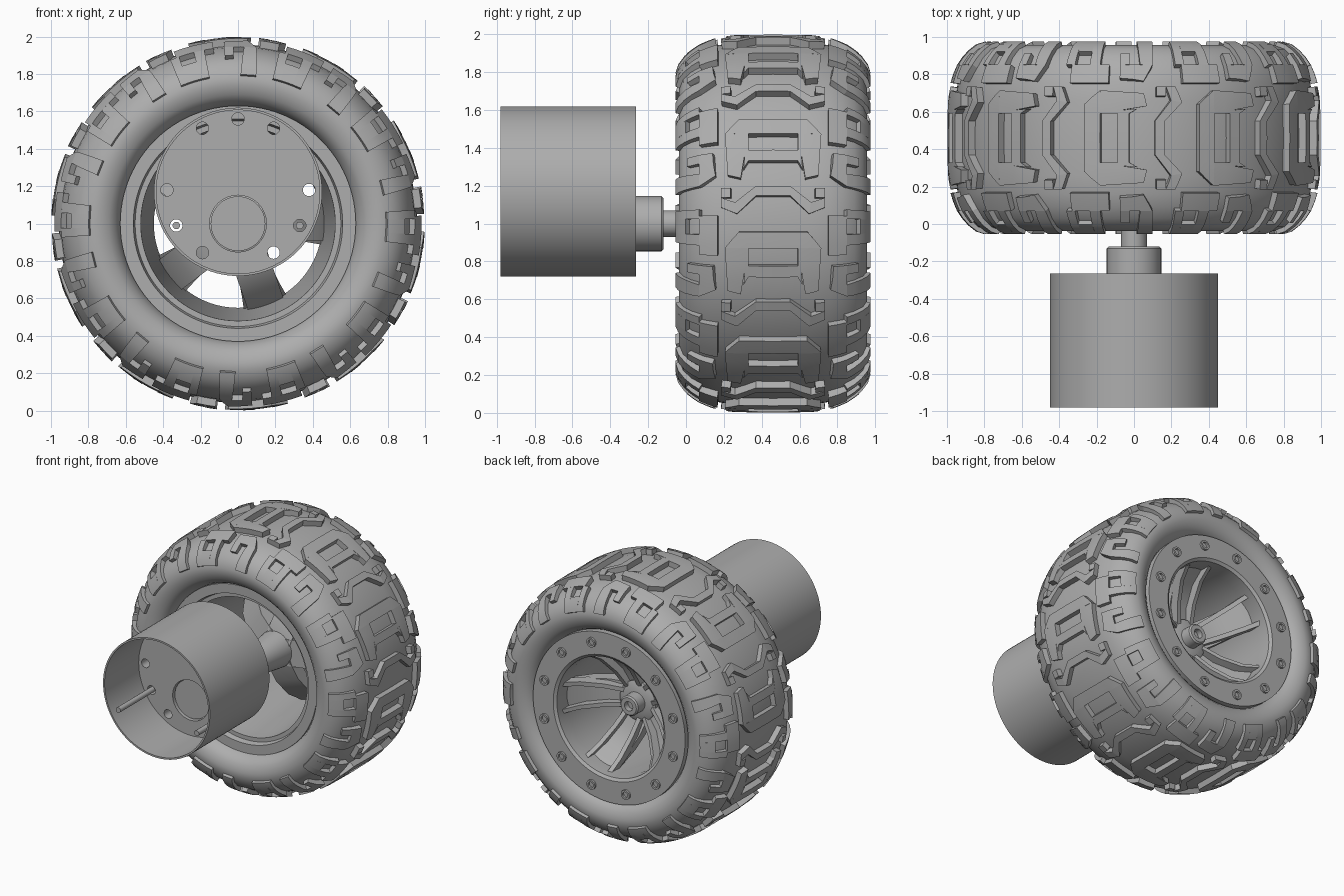
import bpy, bmesh, math
from mathutils import Vector, Matrix

cube = bpy.data.objects.get("Cube")
if cube:
    bpy.data.objects.remove(cube, do_unlink=True)

grey = bpy.data.materials.new("plain grey")
grey.use_nodes = True
COLOR = (0.42, 0.42, 0.42, 1)
grey.diffuse_color = COLOR
grey.node_tree.nodes["Principled BSDF"].inputs["Base Color"].default_value = COLOR

MID = 0.46      # tyre centre plane along y
HUB = 1.0       # wheel axis height


def finish(bm, name):
    bmesh.ops.recalc_face_normals(bm, faces=bm.faces)
    mesh = bpy.data.meshes.new(name)
    bm.to_mesh(mesh)
    bm.free()
    mesh.materials.append(grey)
    obj = bpy.data.objects.new(name, mesh)
    bpy.context.collection.objects.link(obj)
    return obj


def revolve(name, profile, sides=64, x=0, z=HUB, closed=True):
    """Turn (radius, y) points about a line along y."""
    bm = bmesh.new()
    rings = []
    for r, y in profile:
        if r == 0:
            rings.append([bm.verts.new((x, y, z))] * sides)
        else:
            rings.append([bm.verts.new((x + r * math.cos(a), y, z + r * math.sin(a)))
                          for a in (math.tau * i / sides for i in range(sides))])
    pairs = list(zip(rings, rings[1:]))
    if closed:
        pairs.append((rings[-1], rings[0]))
    for a, b in pairs:
        for i in range(sides):
            j = (i + 1) % sides
            loop = list(dict.fromkeys((a[i], a[j], b[j], b[i])))
            if len(loop) > 2:
                bm.faces.new(loop)
    return finish(bm, name)


def rod(name, r, y0, y1, sides=32, x=0, z=HUB):
    return revolve(name, [(0, y0), (r, y0), (r, y1), (0, y1)], sides, x, z, False)


# Tyre carcass: half profile of (distance from centre plane, radius)
TREAD = [(0, .958), (.2, .955), (.3, .942), (.37, .92), (.43, .885), (.475, .84), (.497, .78)]
SIDE = [(.497, .74), (.48, .69), (.45, .655), (.41, .635), (.36, .62)]
half = TREAD + SIDE
outline = [(r, MID - v) for v, r in reversed(half)] + [(r, MID + v) for v, r in half[1:]]
revolve("tyre", outline, 120)


# Tread lugs laid on the carcass by arc distance and angle
def surface(s):
    left = abs(s)
    for (v0, r0), (v1, r1) in zip(TREAD, TREAD[1:]):
        d = math.hypot(v1 - v0, r1 - r0)
        if left <= d or v1 == TREAD[-1][0]:
            t = min(left / d, 1)
            side = -1 if s < 0 else 1
            normal = Vector((side * (r0 - r1) / d, (v1 - v0) / d))
            return Vector((side * (v0 + (v1 - v0) * t), r0 + (r1 - r0) * t)), normal
        left -= d


def add_lug(bm, quad, turn, flip):
    c = [Vector((s * flip, a + turn)) for s, a in quad]
    nu = max(1, math.ceil((c[1] - c[0]).length / 6), math.ceil(abs(c[1].x - c[0].x) / .05))
    nv = max(1, math.ceil(abs(c[3].y - c[0].y) / 4))
    grids = []
    for top in (True, False):
        grid = []
        for j in range(nv + 1):
            row = []
            for i in range(nu + 1):
                u, w = i / nu, j / nv
                p = c[0].lerp(c[1], u).lerp(c[3].lerp(c[2], u), w)
                pos, n = surface(p.x)
                height = .041 - .018 * min(1, max(0, (abs(p.x) - .25) / .3))
                pos = pos + n * (height if top else -.015)
                a = math.radians(p.y)
                row.append(bm.verts.new((pos.y * math.cos(a), MID + pos.x, HUB + pos.y * math.sin(a))))
            grid.append(row)
        grids.append(grid)
    for g in grids:
        for j in range(nv):
            for i in range(nu):
                bm.faces.new((g[j][i], g[j][i + 1], g[j + 1][i + 1], g[j + 1][i]))
    rims = [g[0] + [r[-1] for r in g[1:-1]] + g[-1][::-1] + [r[0] for r in g[-2:0:-1]] for g in grids]
    n = len(rims[0])
    for i in range(n):
        bm.faces.new((rims[0][i], rims[0][(i + 1) % n], rims[1][(i + 1) % n], rims[1][i]))


def box(s0, s1, a0, a1):
    return [(s0, a0), (s1, a0), (s1, a1), (s0, a1)]


def tread(name, centre, sides):
    bm = bmesh.new()
    for k in range(10):
        for q in centre:
            add_lug(bm, q, 36 * k, 1)
        for q in sides:
            add_lug(bm, q, 36 * k, 1)
            add_lug(bm, q, 36 * k, -1)
    finish(bm, name)


tread("centre_blocks",
      [[(-.25, 28.5), (.25, 28.5), (.18, 33.5), (-.18, 33.5)], box(-.13, .13, 19.5, 23)],
      [[(.17, 14), (.235, 15), (.25, 28.5), (.13, 28.5)], [(.13, 19.5), (.155, 17), (.14, 28.5), (.13, 28.5)]])
tread("chevron_bars",
      [box(-.09, .09, 8.5, 11.5)],
      [[(.09, 8.5), (.19, 3), (.2, 6.5), (.09, 11.5)], [(.19, 3), (.27, 5), (.27, 8), (.2, 6.5)],
       box(.22, .27, 8, 11)])
tread("window_lugs", [],
      [box(.29, .38, -10, 2.5), box(.38, .56, 1.5, 4.5), box(.38, .56, -7, -3.5), box(.46, .56, -3.5, 1.5)])
tread("hook_lugs", [],
      [[(.38, 12), (.56, 11), (.56, 17), (.38, 16)], [(.3, 15), (.38, 12), (.38, 22.5), (.31, 22.5)],
       box(.38, .45, 19.5, 22.5)])

# Rim barrel with both flanges
revolve("rim", [(.63, .12), (.63, .05), (.56, .05), (.55, .09), (.52, .09), (.515, .2), (.45, .8),
                (.45, .91), (.47, .925), (.64, .925), (.64, .84), (.5, .8), (.56, .2), (.6, .12)], 96)
for i in range(12):
    a = math.tau * (i + .5) / 12
    revolve("rim_bolt", [(.022, .9), (.036, .9), (.036, .94), (.022, .94)], 16,
            .56 * math.cos(a), HUB + .56 * math.sin(a))

# Hub, axle and nuts
revolve("hub", [(0, .2), (.1, .2), (.13, .4), (.15, .58), (.1, .6), (0, .6)], 48, closed=False)
rod("hex_nut", .115, .05, .2, 6)
rod("axle", .07, -.13, .1)
revolve("wheel_nut", [(.035, .55), (.075, .55), (.075, .68), (.065, .69), (.035, .69)], 24)
rod("axle_end", .036, .55, .65, 6)


# Spokes: a tapered web carrying two raised ribs
def spoke_strip(bm, turn, path, depth, offset, width):
    rot = Matrix.Rotation(-turn, 4, 'Y')
    rows = []
    for t, (r, y) in enumerate(path):
        lift = offset * (.6 + .2 * t)
        rows.append([bm.verts.new(rot @ Vector((r, y + dy, lift + dz)) + Vector((0, 0, HUB)))
                     for dy, dz in ((0, -width), (0, width), (-depth, width), (-depth, -width))])
    for a, b in zip(rows, rows[1:]):
        for i in range(4):
            bm.faces.new((a[i], a[(i + 1) % 4], b[(i + 1) % 4], b[i]))
    bm.faces.new(rows[0])
    bm.faces.new(rows[-1])


WEB = [(.09, .54), (.24, .58), (.37, .67), (.475, .82)]
RIB = [(.09, .58), (.24, .65), (.37, .75), (.465, .89)]
bm = bmesh.new()
for k in range(5):
    turn = math.radians(1 + 72 * k)
    spoke_strip(bm, turn, WEB, .1, 0, .1)
    for side in (-1, 1):
        spoke_strip(bm, turn, RIB, .1, side * .09, .016)
finish(bm, "spokes")

# Motor can: open shell with a thick drilled end plate
CAN = 1.17
can = revolve("motor_can", [(0, -.57), (.437, -.57), (.437, -.98), (.45, -.98), (.45, -.265), (0, -.265)],
              96, 0, CAN, False)
holes = [(0, 1.56, .033), (0, HUB, .152)]
for x, z in ((.19, 1.51), (.38, 1.18), (.33, .99), (.19, .845)):
    holes += [(x, z, .033), (-x, z, .033)]
for x, z, r in holes:
    cutter = rod("hole_cutter", r, -.7, -.2, 32, x, z)
    cutter.hide_render = True
    mod = can.modifiers.new("hole", 'BOOLEAN')
    mod.operation, mod.solver, mod.object = 'DIFFERENCE', 'EXACT', cutter
    bpy.context.view_layer.objects.active = can
    bpy.ops.object.modifier_apply(modifier=mod.name)
    bpy.data.objects.remove(cutter, do_unlink=True)

# Output boss and long screws
revolve("output_boss", [(0, -.55), (.146, -.55), (.146, -.13), (.136, -.12), (0, -.12)], 48, closed=False)
for side in (-1, 1):
    rod("long_screw", .02, -.97, -.3, 16, side * .33, .99)

# Smooth curved faces, keep hard edges
bpy.ops.object.select_all(action='DESELECT')
for obj in bpy.context.scene.objects:
    if obj.type == 'MESH':
        obj.select_set(True)
        bpy.context.view_layer.objects.active = obj
bpy.ops.object.shade_smooth_by_angle(angle=math.radians(30))
